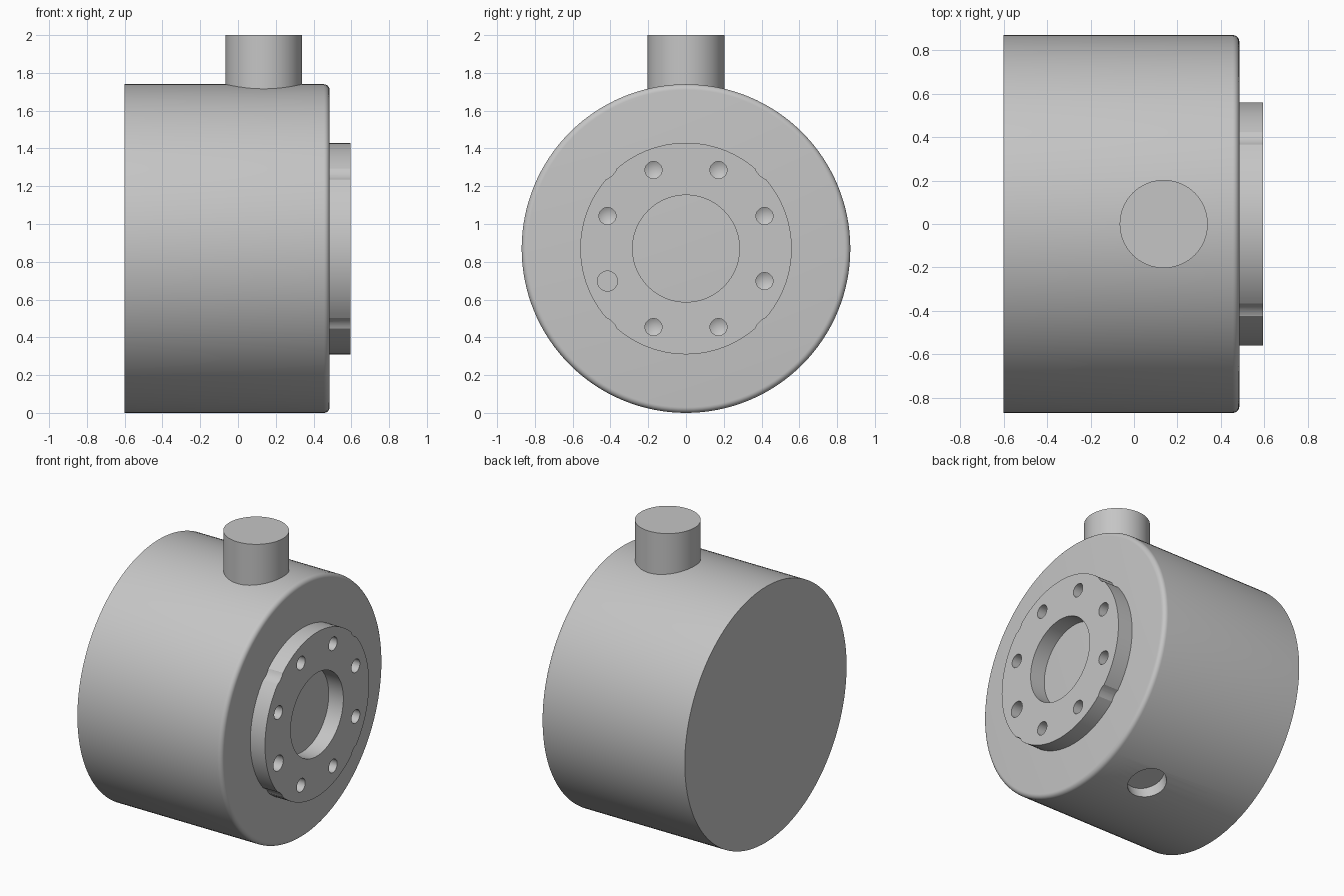
import bpy, bmesh, math
from mathutils import Matrix, Vector

if "Cube" in bpy.data.objects:
    bpy.data.objects.remove(bpy.data.objects["Cube"])

AXIS_Z = 0.87      # height of the housing axis, also its radius
FACE_X = 0.485     # front of the housing
END_X = 0.595      # front of the flange
X = Vector((1, 0, 0))

grey = bpy.data.materials.new("plain grey")
grey.use_nodes = True
colour = (0.56, 0.56, 0.56, 1)
grey.diffuse_color = colour
grey.node_tree.nodes["Principled BSDF"].inputs["Base Color"].default_value = colour


def lathe(name, profile, origin, axis, steps=96, closed=False):
    """Spin (distance along axis, radius) points about an axis."""
    bm = bmesh.new()
    rows = []
    for i in range(steps):
        a = 2 * math.pi * i / steps
        rows.append([bm.verts.new((r * math.cos(a), r * math.sin(a), d)) for d, r in profile])
    count = len(profile)
    for i in range(steps):
        a, b = rows[i], rows[(i + 1) % steps]
        for j in range(count if closed else count - 1):
            k = (j + 1) % count
            bm.faces.new((a[j], b[j], b[k], a[k]))
    bmesh.ops.remove_doubles(bm, verts=bm.verts, dist=1e-5)
    if not closed:
        bmesh.ops.holes_fill(bm, edges=bm.edges, sides=0)
    bmesh.ops.recalc_face_normals(bm, faces=bm.faces)
    turn = Vector((0, 0, 1)).rotation_difference(Vector(axis)).to_matrix().to_4x4()
    bm.transform(Matrix.Translation(origin) @ turn)
    mesh = bpy.data.meshes.new(name)
    bm.to_mesh(mesh)
    bm.free()
    mesh.materials.append(grey)
    ob = bpy.data.objects.new(name, mesh)
    bpy.context.collection.objects.link(ob)
    return ob


def cut(target, cutter):
    mod = target.modifiers.new(cutter.name, 'BOOLEAN')
    mod.operation = 'DIFFERENCE'
    mod.solver = 'EXACT'
    mod.object = cutter
    bpy.context.view_layer.objects.active = target
    bpy.ops.object.modifier_apply(modifier=mod.name)
    bpy.data.objects.remove(cutter)


def around(radius, degrees, x):
    a = math.radians(degrees)
    return Vector((x, radius * math.cos(a), AXIS_Z + radius * math.sin(a)))


# Housing drum with a rounded front rim
fillet = 0.03
rim = [(FACE_X - fillet + fillet * math.sin(t), AXIS_Z - fillet + fillet * math.cos(t))
       for t in (math.pi / 2 * i / 6 for i in range(7))]
housing = lathe("housing", [(-0.6, AXIS_Z)] + rim, (0, 0, AXIS_Z), X, 128)

# Shallow round pocket in the underside
tilt = math.radians(18)
down = Vector((0, math.sin(tilt), -math.cos(tilt)))
pocket = lathe("pocket_cutter", [(0.79, 0.123), (1, 0.123)],
               Vector((0.12, 0, AXIS_Z)), down, 48)
cut(housing, pocket)

# Flange ring with a central bore
flange = lathe("flange", [(FACE_X, 0.283), (END_X, 0.283), (END_X, 0.56), (FACE_X, 0.56)],
               (0, 0, AXIS_Z), X, 96, closed=True)

# Bolt holes with conical ends; one is wider and flat
for i in range(8):
    spot = around(0.45, 22.5 + 45 * i, END_X)
    if i == 4:
        shape = [(-0.09, 0.053), (0.05, 0.053)]
    else:
        shape = [(-0.105, 0), (-0.08, 0.045), (0.05, 0.045)]
    cut(flange, lathe("bolt_hole_cutter", shape, spot, X, 32))

# Four shallow scallops in the flange edge
for i in range(4):
    spot = around(0.65, 45 + 90 * i, FACE_X)
    cut(flange, lathe("scallop_cutter", [(-0.05, 0.1), (0.2, 0.1)], spot, X, 48))

# Upright stub on top
stub = lathe("top_stub", [(1.6, 0.203), (2, 0.203)], (0.137, 0, 0), (0, 0, 1), 64)

for ob in (housing, flange, stub):
    bpy.ops.object.select_all(action='DESELECT')
    ob.select_set(True)
    bpy.context.view_layer.objects.active = ob
    bpy.ops.object.shade_smooth_by_angle(angle=math.radians(30))
